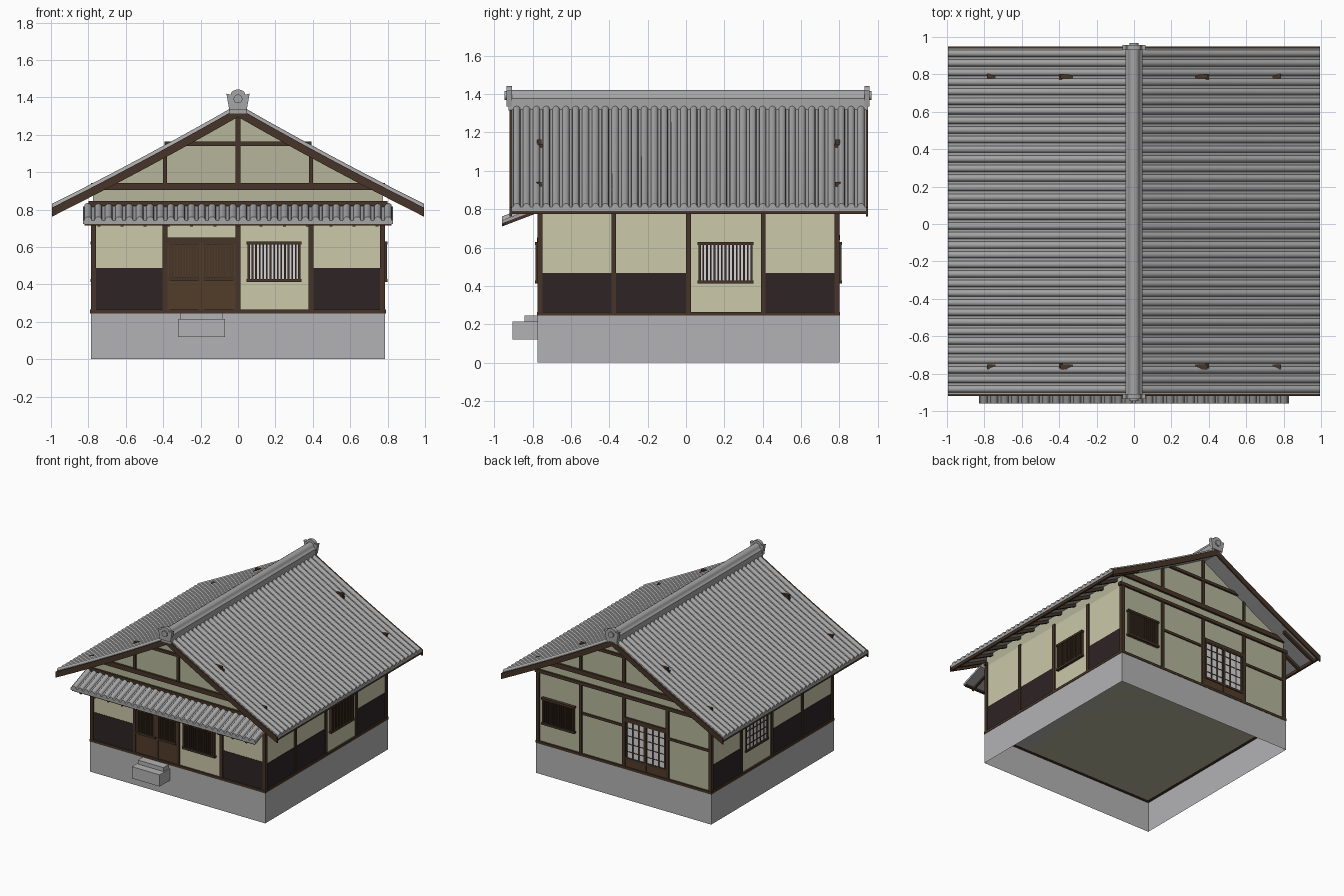
import bpy, bmesh, math

cube = bpy.data.objects.get("Cube")
if cube:
    bpy.data.objects.remove(cube, do_unlink=True)


def material(name, r, g, b):
    m = bpy.data.materials.new(name)
    m.use_nodes = True
    m.diffuse_color = (r, g, b, 1)
    m.node_tree.nodes["Principled BSDF"].inputs["Base Color"].default_value = (r, g, b, 1)
    return m


TILE = material("roof_tile_grey", .38, .38, .385)
STONE = material("stone_grey", .45, .45, .46)
PLASTER = material("plaster_olive", .47, .47, .33)
LIGHT = material("plaster_light", .60, .58, .40)
WOOD = material("dark_wood", .062, .036, .021)
DOOR = material("door_wood", .085, .045, .023)
CHAR = material("charred_boards", .026, .017, .018)
PAPER = material("paper_white", .68, .68, .70)

YC = .013        # centre of the house in depth
WALL = .775      # half width of the walls
OUT = .787       # half width to the outer face of the posts
SILL = .265


class Part:
    """Collects boxes and lofts into one named object."""

    def __init__(self, name, mat):
        self.name, self.mat, self.bm = name, mat, bmesh.new()

    def loft(self, rings, start=True, end=True):
        rows = [[self.bm.verts.new(p) for p in ring] for ring in rings]
        n = len(rows[0])
        for a, b in zip(rows, rows[1:]):
            for i in range(n):
                j = (i + 1) % n
                self.bm.faces.new((a[i], a[j], b[j], b[i]))
        if start:
            self.bm.faces.new(rows[0])
        if end:
            self.bm.faces.new(rows[-1])

    def box(self, x0, x1, y0, y1, z0, z1, start=True):
        self.loft([[(x0, y0, z), (x1, y0, z), (x1, y1, z), (x0, y1, z)] for z in (z0, z1)], start)

    def on_wall(self, side, u0, u1, o0, o1, z0, z1):
        """Box on a wall: u runs to the viewer's right, o is distance outward."""
        def at(u, o):
            return {"front": (u, YC - o), "right": (o, YC + u),
                    "back": (-u, YC + o), "left": (-o, YC - u)}[side]
        self.loft([[(*at(u, o), z) for u, o in ((u0, o0), (u1, o0), (u1, o1), (u0, o1))]
                   for z in (z0, z1)])

    def done(self, smooth=False):
        bmesh.ops.recalc_face_normals(self.bm, faces=self.bm.faces)
        mesh = bpy.data.meshes.new(self.name)
        self.bm.to_mesh(mesh)
        self.bm.free()
        mesh.materials.append(self.mat)
        ob = bpy.data.objects.new(self.name, mesh)
        bpy.context.collection.objects.link(ob)
        if smooth:
            bpy.ops.object.select_all(action='DESELECT')
            ob.select_set(True)
            bpy.context.view_layer.objects.active = ob
            bpy.ops.object.shade_smooth_by_angle(angle=math.radians(40))


def rib_profile(a, b, n, thick):
    """Row of round tile ribs with flat channels, closed underneath."""
    p = (b - a) / n
    pts = []
    for i in range(n):
        mid = a + (i + .5) * p
        pts.append((mid - p / 2, 0))
        for k in range(7):
            t = math.pi * (1 - k / 6)
            pts.append((mid + .36 * p * math.cos(t), .36 * p * math.sin(t)))
    return pts + [(b, 0), (b, -thick), (a, -thick)]


def roof_z(x):
    """Slightly sagging roof slope."""
    t = abs(x) / .995
    return 1.345 - .533 * t - .036 * t * (1 - t)


# Foundation, open underneath, and entry steps
p = Part("foundation", STONE)
p.box(-OUT, OUT, YC - OUT, YC + OUT, 0, .247, start=False)
p.done()
p = Part("entry_steps", STONE)
p.on_wall("front", -.32, -.07, OUT, .918, .12, .215)
p.on_wall("front", -.31, -.08, OUT, .855, .215, .247)
p.done()

# Plaster body with gables
xs = [WALL * (i / 4 - 1) for i in range(9)]
outline = [(x, roof_z(x) - .018) for x in xs] + [(WALL, .247), (-WALL, .247)]
p = Part("plaster_walls", PLASTER)
p.loft([[(x, y, z) for x, z in outline] for y in (YC - WALL, YC + WALL)])
p.done()
p = Part("light_plaster_panels", LIGHT)
for side in ("front", "right", "left"):
    p.on_wall(side, -.77, .77, WALL - .004, WALL + .002, SILL, .82)
p.done()

# Timber frame
SIDES = ("front", "right", "back", "left")
p = Part("wall_posts", WOOD)
for side in SIDES:
    for u in (-.7745, -.39, 0, .39, .7745):
        p.on_wall(side, u - .0125, u + .0125, .76, OUT, .25, .83)
p.done()
p = Part("sill_beams", WOOD)
for side in SIDES:
    p.on_wall(side, -.79, .79, .765, .79, .245, SILL)
p.done()
p = Part("gable_frame", WOOD)
for side in ("front", "back"):
    p.on_wall(side, -.80, .80, .76, .79, .82, .846)
    p.on_wall(side, -.787, .787, .765, .792, .905, .942)
    p.on_wall(side, -.393, .393, .765, .79, 1.14, 1.163)
    p.on_wall(side, -.0125, .0125, .76, .787, .94, 1.33)
    for u in (-.39, .39):
        p.on_wall(side, u - .011, u + .011, .76, .787, .94, 1.14)
for u in (-.585, .585, -.195):
    if u != -.585:
        p.on_wall("back", u - .19, u + .19, .765, .784, .58, .60)
p.done()

# Dark board panels
p = Part("lower_wall_boards", CHAR)
for side, bays, top in (("front", (-.585, .585), .487), ("right", (-.585, -.195, .585), .468),
                        ("left", (-.585, .195, .585), .468)):
    for u in bays:
        p.on_wall(side, u - .183, u + .183, WALL, WALL + .005, SILL, top)
p.done()


# Windows: paper behind a frame of bars
def window(name, side, c, bars, rows, depth, z0=.412, z1=.63, half=.135):
    q = Part(name + "_paper", PAPER)
    q.on_wall(side, c - half, c + half, WALL, WALL + .005, z0, z1)
    q.done()
    q = Part(name + "_lattice", WOOD)
    for z in (z0, z1 - .016):
        q.on_wall(side, c - half - .012, c + half + .012, WALL, WALL + depth + .003, z, z + .016)
    for i in range(bars + 1):
        u = c - half + 2 * half * i / bars
        w = .006 if i in (0, bars) else .0045
        q.on_wall(side, u - w, u + w, WALL, WALL + depth, z0, z1)
    for i in range(1, rows):
        z = z0 + (z1 - z0) * i / rows
        q.on_wall(side, c - half, c + half, WALL, WALL + depth - .002, z - .003, z + .003)
    q.done()


window("front_window", "front", .193, 14, 1, .022)
window("right_window", "right", .193, 14, 1, .022)
window("back_window", "back", -.585, 14, 1, .022)
window("left_window", "left", -.195, 6, 4, .011)

# Front sliding doors
p = Part("front_doors", DOOR)
p.on_wall("front", -.378, -.012, WALL, .780, SILL, .63)
for c in (-.288, -.102):
    for u in (c - .083, c + .083):
        p.on_wall("front", u - .007, u + .007, WALL, .784, SILL, .63)
p.done()
p = Part("door_header", WOOD)
p.on_wall("front", -.378, -.012, WALL, .789, .625, .652)
p.on_wall("front", -.198, -.192, WALL, .786, SILL, .63)
p.done()
for n, c in (("left", -.102), ("right", -.288)):
    window(n + "_door_window", "front", c, 10, 1, .013, .42, .627, .074)

# Back paper doors with kick boards
p = Part("back_door_boards", DOOR)
p.on_wall("back", .012, .378, WALL, .782, SILL, .33)
p.done()
p = Part("back_door_header", WOOD)
p.on_wall("back", .012, .378, WALL, .789, .64, .665)
p.on_wall("back", .187, .203, WALL, .788, SILL, .64)
p.done()
for n, c in (("left", .105), ("right", .285)):
    window("back_" + n + "_door", "back", c, 3, 5, .01, .325, .645, .08)

# Main roof: ribbed tiles, barge boards, eave boards and rafters
Y0, Y1 = -.908, .938
stations = [.995 * i / 6 for i in range(7)]
tiles, barge = Part("main_roof_tiles", TILE), Part("barge_boards", WOOD)
eave, rafters = Part("eave_boards", WOOD), Part("eave_rafters", WOOD)
profile = rib_profile(Y0, Y1, 36, .02)
for s in (1, -1):
    tiles.loft([[(s * x, u, roof_z(x) + h) for u, h in profile] for x in stations])
    for y in (Y0 - .012, Y1):
        barge.loft([[(s * x, y + d, roof_z(x) + h) for d, h in
                     ((0, -.002), (.012, -.002), (.012, -.05), (0, -.05))] for x in stations])
    eave.box(*sorted((s * .972, s * .988)), Y0, Y1, .775, .796)
    for i in range(12):
        y = YC - .87 + 1.74 * i / 11
        rafters.loft([[(s * x, y + d, roof_z(x) + h) for d, h in
                       ((-.01, -.015), (.01, -.015), (.01, -.045), (-.01, -.045))] for x in (.70, .972)])
tiles.done(True)
barge.done()
eave.done()
rafters.done()

# Ridge with round cap
arc = [math.pi * k / 8 for k in range(9)]
ridge = [(-.045, 1.315), (.045, 1.315), (.045, 1.378), (.034, 1.388)]
ridge += [(.03 * math.cos(t), 1.392 + .03 * math.sin(t)) for t in arc] + [(-.034, 1.388), (-.045, 1.378)]
p = Part("ridge", TILE)
p.loft([[(x, y, z) for x, z in ridge] for y in (-.925, .95)])
p.done(True)

# Flared ridge end tiles with a round boss
shape = [(-.047, 1.335), (.047, 1.335), (.062, 1.42), (.042, 1.415)]
shape += [(.038 * math.cos(t), 1.417 + .025 * math.sin(t)) for t in arc] + [(-.042, 1.415), (-.062, 1.42)]
p = Part("ridge_ends", TILE)
for face, inner in ((-.936, -.908), (.957, .93)):
    p.loft([[(x, y, z) for x, z in shape] for y in (face, inner)])
    tip = face + math.copysign(.01, face)
    p.loft([[(.024 * math.cos(t), y, 1.392 + .024 * math.sin(t))
             for t in (math.tau * k / 14 for k in range(14))] for y in (face, tip)])
p.done(True)

# Porch roof over the front
porch = [(-.96, .742), (-.87, .776), (-.765, .816)]
p = Part("porch_roof_tiles", TILE)
profile = rib_profile(-.83, .83, 30, .018)
p.loft([[(u, y, z + h) for u, h in profile] for y, z in porch])
p.done(True)
p = Part("porch_rafters", WOOD)
for i in range(13):
    x = -.744 + .124 * i
    p.loft([[(x + d, y, z + h) for d, h in
             ((-.008, -.015), (.008, -.015), (.008, -.032), (-.008, -.032))] for y, z in porch])
p.loft([[(x, y, z) for y, z in ((-.955, .73), (-.94, .735), (-.94, .72), (-.955, .716))] for x in (-.82, .82)])
p.done()
